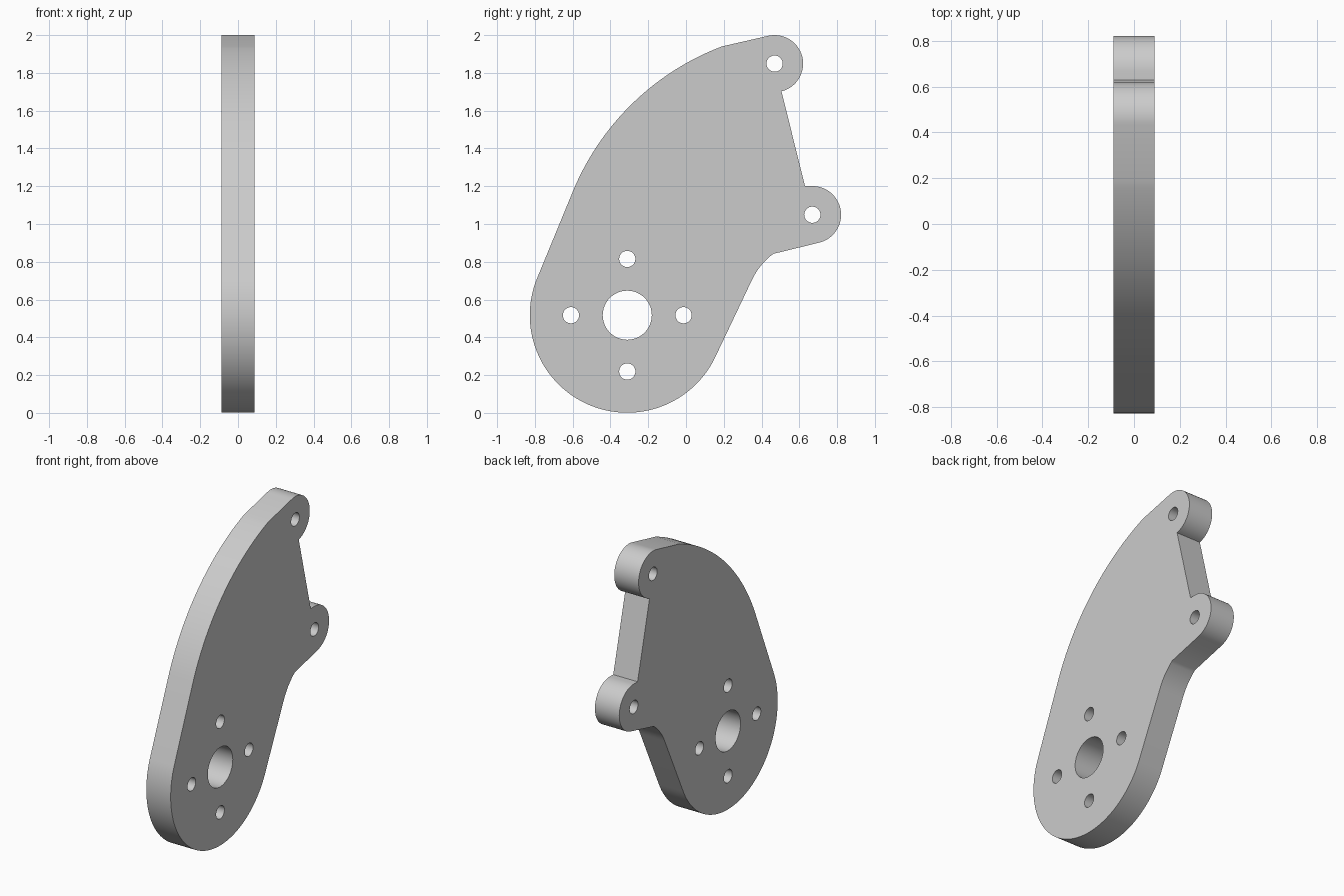
import bpy, bmesh
from math import sin, cos, radians, atan2, pi
from mathutils import Vector, geometry

if "Cube" in bpy.data.objects:
    bpy.data.objects.remove(bpy.data.objects["Cube"])

HALF = 0.0886  # half thickness of the plate


def arc(cy, cz, r, a0, a1, n):
    """Points on an arc, angles in degrees."""
    return [(cy + r * cos(radians(a0 + (a1 - a0) * i / n)),
             cz + r * sin(radians(a0 + (a1 - a0) * i / n))) for i in range(n + 1)]


def arc3(p, q, s, n):
    """Shallow arc from p to s passing through q."""
    (ax, ay), (bx, by), (cx, cy) = p, q, s
    d = 2 * (ax * (by - cy) + bx * (cy - ay) + cx * (ay - by))
    A, B, C = ax * ax + ay * ay, bx * bx + by * by, cx * cx + cy * cy
    ux = (A * (by - cy) + B * (cy - ay) + C * (ay - by)) / d
    uy = (A * (cx - bx) + B * (ax - cx) + C * (bx - ax)) / d
    r = ((ax - ux) ** 2 + (ay - uy) ** 2) ** 0.5
    a0, a1 = atan2(ay - uy, ax - ux), atan2(cy - uy, cx - ux)
    a1 = a0 + (a1 - a0 + pi) % (2 * pi) - pi
    return arc(ux, uy, r, a0 * 180 / pi, a1 * 180 / pi, n)


def circle(cy, cz, r, n=32):
    return arc(cy, cz, r, 0, 360, n)[:-1]


# Outer outline, clockwise in the y-z plane
hub = (-0.311, 0.517)
top, low = (0.469, 1.849), (0.669, 1.049)
outline = arc(*hub, 0.516, -25.3, -202, 64)                            # round base
outline += arc3((-0.6, 1.17), (-0.286, 1.636), (0.19, 1.94), 32)       # curved back
outline += arc(*top, 0.151, 104, -76, 32)                              # upper lug
outline += [(0.63, 1.2)] + arc(*low, 0.152, 90, -76, 32)               # lower lug
outline += arc3((0.462, 0.842), (0.398, 0.781), (0.345, 0.695), 10)    # fillet

# Holes: bore, four bolts around it, one per lug
holes = [circle(*hub, 0.13, 48), circle(*top, 0.043), circle(*low, 0.043)]
for k in range(4):
    a = k * pi / 2
    holes.append(circle(hub[0] + 0.298 * cos(a), hub[1] + 0.298 * sin(a), 0.043))

# Filled, extruded curve stood upright
curve = bpy.data.curves.new("mounting_plate", "CURVE")
curve.dimensions = "2D"
curve.fill_mode = "BOTH"
curve.extrude = HALF
for pts in [outline] + holes:
    s = curve.splines.new("POLY")
    s.points.add(len(pts) - 1)
    for p, (y, z) in zip(s.points, pts):
        p.co = (y, z, 0, 1)
    s.use_cyclic_u = True
plate = bpy.data.objects.new("mounting_plate", curve)
bpy.context.collection.objects.link(plate)
plate.rotation_euler = (pi / 2, 0, pi / 2)
bpy.context.view_layer.objects.active = plate
plate.select_set(True)
bpy.ops.object.convert(target="MESH")

# Weld the caps to the walls
plate = bpy.context.object
bm = bmesh.new()
bm.from_mesh(plate.data)
bmesh.ops.remove_doubles(bm, verts=bm.verts, dist=0.0001)
bmesh.ops.recalc_face_normals(bm, faces=bm.faces)
bm.to_mesh(plate.data)
bm.free()
bpy.ops.object.shade_smooth_by_angle(angle=radians(30))
